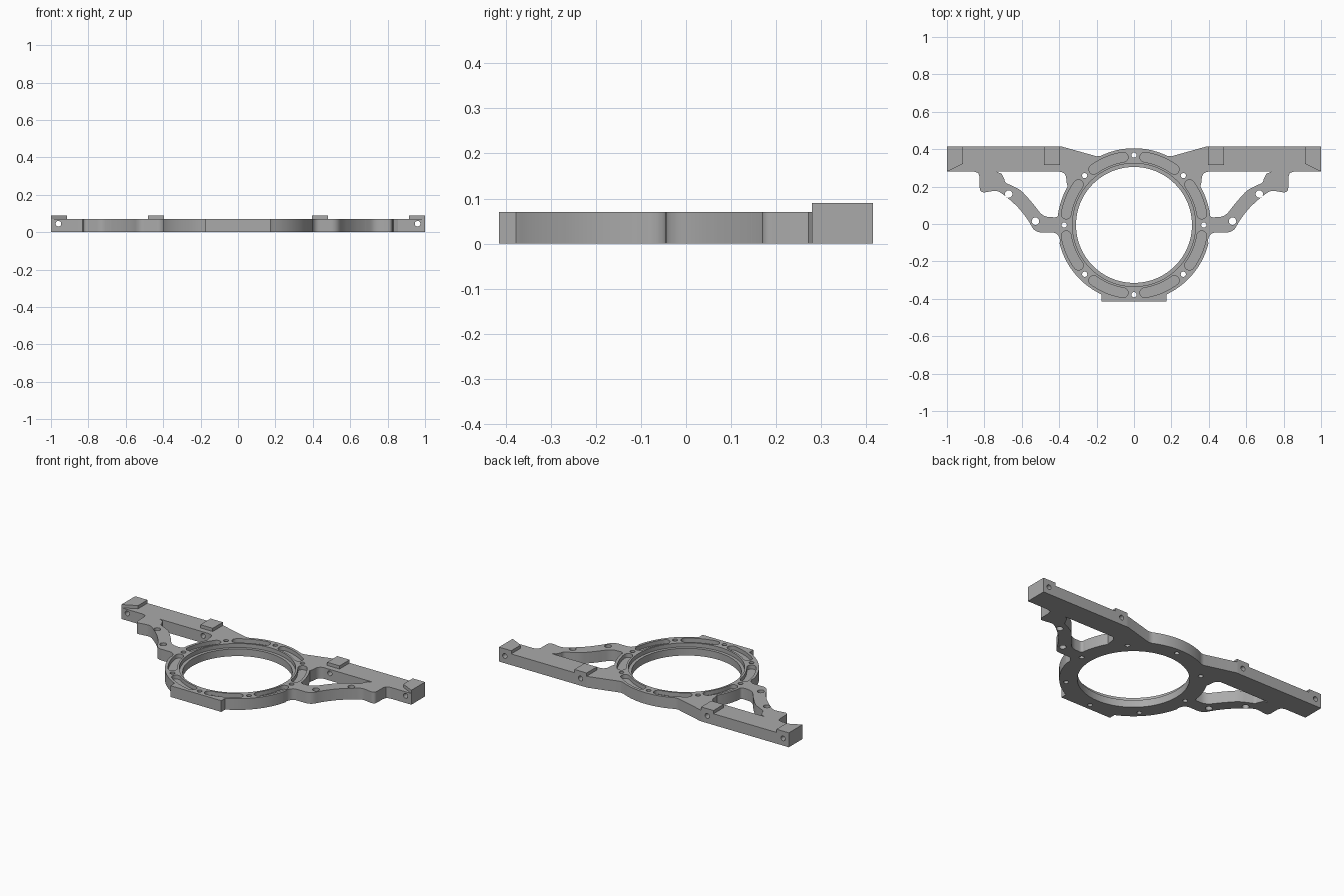
import bpy, bmesh
from math import sin, cos, radians, pi
from mathutils import Vector, Matrix

cube = bpy.data.objects.get("Cube")
if cube:
    bpy.data.objects.remove(cube)

CY = -0.005      # ring centre in y
R_OUT = 0.41
STEP = 0.045     # height of the bearing seat and pocket floors
TOP = 0.07       # plate thickness
PAD_TOP = 0.09
BACK, RAIL_FRONT, RAIL_START = 0.415, 0.28, 0.405

metal = bpy.data.materials.new("grey metal")
metal.use_nodes = True
grey = (0.4, 0.4, 0.4, 1)
metal.diffuse_color = grey
metal.node_tree.nodes["Principled BSDF"].inputs["Base Color"].default_value = grey


def arc(r, a0, a1, n, cx=0, cy=CY):
    return [(cx + r * cos(radians(a0 + (a1 - a0) * i / n)),
             cy + r * sin(radians(a0 + (a1 - a0) * i / n))) for i in range(n + 1)]


def circle(x, y, r, n=20):
    return arc(r, 0, 360, n, x, y)[:-1]


def rounded(points, steps=6):
    """Soften corners given as (x, y, cut-back length)."""
    out = []
    for i, p in enumerate(points):
        here = Vector(p[:2])
        if len(p) == 2:
            out.append(p)
            continue
        a = here + (Vector(points[i - 1][:2]) - here).normalized() * p[2]
        b = here + (Vector(points[i + 1][:2]) - here).normalized() * p[2]
        for k in range(steps + 1):
            t = k / steps
            out.append(tuple(a * (1 - t) ** 2 + here * 2 * t * (1 - t) + b * t * t))
    return out


def flip(points):
    return [(-x, y) for x, y in reversed(points)]


def prism(name, loops, z0, z1, matrix=Matrix()):
    """Solid from an outline followed by any number of hole loops."""
    bm = bmesh.new()
    caps = ([], [])
    for loop in loops:
        n = len(loop)
        rings = [[bm.verts.new((x, y, z)) for x, y in loop] for z in (z0, z1)]
        for ring, cap in zip(rings, caps):
            cap.extend(bm.edges.new((ring[i], ring[(i + 1) % n])) for i in range(n))
        low, high = rings
        for i in range(n):
            j = (i + 1) % n
            bm.faces.new((low[i], low[j], high[j], high[i]))
    for cap in caps:
        bmesh.ops.triangle_fill(bm, use_beauty=True, edges=cap, normal=(0, 0, 1))
    bmesh.ops.recalc_face_normals(bm, faces=bm.faces[:])
    bm.transform(matrix)
    mesh = bpy.data.meshes.new(name)
    bm.to_mesh(mesh)
    bm.free()
    mesh.materials.append(metal)
    obj = bpy.data.objects.new(name, mesh)
    bpy.context.collection.objects.link(obj)
    obj.select_set(True)
    bpy.context.view_layer.objects.active = obj


bpy.ops.object.select_all(action="DESELECT")

# Outer edge of the strut, then the window edge back to the ring
strut = rounded([
    (0.395, -0.085), (0.41, -0.045, 0.03), (0.53, -0.045, 0.035),
    (0.565, 0.02, 0.03), (0.615, 0.085, 0.035), (0.675, 0.14, 0.03),
    (0.73, 0.18, 0.025), (0.825, 0.165, 0.03), (0.825, 0.25), (0.832, 0.272),
    (0.855, RAIL_FRONT), (0.735, RAIL_FRONT), (0.707, 0.268), (0.693, 0.238),
    (0.69, 0.222, 0.014), (0.605, 0.182, 0.03), (0.545, 0.115, 0.03),
    (0.485, 0.038, 0.035), (0.405, 0.035, 0.02), (0.405, 0.06)])
window_side = arc(R_OUT, 10, 30, 10) + rounded([
    (0.36, 0.22), (0.365, RAIL_FRONT, 0.038), (RAIL_START, RAIL_FRONT)])
shoulder = [(RAIL_START, BACK), (0.39, BACK), (0.2, 0.362), (0.178, 0.364)]

half = [(0.175, -0.415), (0.175, -0.377)] + arc(R_OUT, -64, -14, 22)
half += strut + window_side + shoulder + arc(R_OUT, 66, 88, 10)
outline = half + [(0, CY + R_OUT)] + flip(half)

# Through holes in the ring and the struts
holes = [circle(0.373 * cos(k * pi / 4), CY + 0.373 * sin(k * pi / 4), 0.014)
         for k in range(8)]
holes += [circle(s * x, y, 0.02) for s in (1, -1) for x, y in ((0.67, 0.16), (0.527, 0.015))]


def pocket(a0, a1, mid=0.367, w=0.026):
    """Curved slot with round ends."""
    ends = []
    for a, turn in ((a1, a1), (a0, a0 + 180)):
        cx, cy = mid * cos(radians(a)), CY + mid * sin(radians(a))
        ends.append(arc(w, turn, turn + 180, 8, cx, cy))
    return (arc(mid + w, a0, a1, 12)[:-1] + ends[0]
            + arc(mid - w, a1, a0, 12)[1:-1] + ends[1][:-1])


pockets = [pocket(k * 45 + 9, k * 45 + 36) for k in range(8)]

# Plate: narrow bore below, wider bearing seat and pockets above
prism("plate_base", [outline, circle(0, CY, 0.31, 96)] + holes, 0, STEP)
prism("plate_top", [outline, circle(0, CY, 0.329, 96)] + holes + pockets, STEP, TOP)

# Back rails with cross holes, and the raised pads on them
upright = Matrix.Rotation(pi / 2, 4, "X")
rail = [[(RAIL_START, 0), (1, 0), (1, TOP), (RAIL_START, TOP)],
        circle(0.96, 0.045, 0.015), circle(0.437, 0.045, 0.015)]
end_pad = [(1, RAIL_FRONT), (1, BACK), (0.915, BACK), (0.915, 0.322)]
inner_pad = [(0.48, 0.315), (0.48, BACK), (0.395, BACK), (0.395, 0.315)]
for side, place in (("left", list), ("right", flip)):
    prism(side + "_rail", [place(loop) for loop in rail], -BACK, -RAIL_FRONT, upright)
    prism(side + "_end_pad", [place(end_pad)], TOP, PAD_TOP)
    prism(side + "_inner_pad", [place(inner_pad)], TOP, PAD_TOP)

bpy.ops.object.shade_smooth_by_angle(angle=radians(30))
